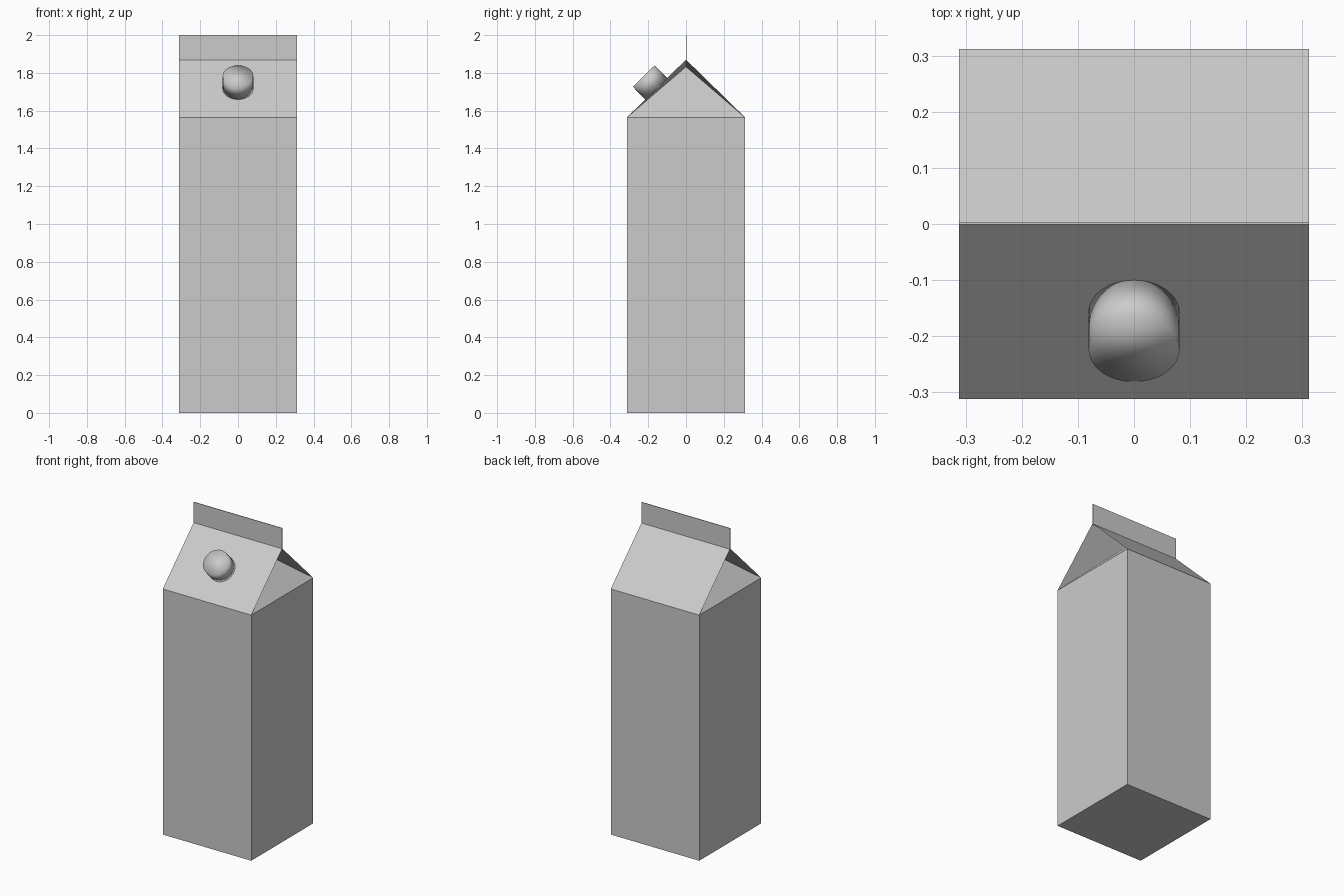
import bpy, bmesh
from mathutils import Vector

if "Cube" in bpy.data.objects:
    bpy.data.objects.remove(bpy.data.objects["Cube"])

HALF = 0.312      # half width of the carton
EAVE = 1.565      # top of the straight walls
RIDGE = 1.87      # where the roof panels meet
TOP = 2.0         # top of the sealed fin
FOLD_IN = 0.28    # depth of the side gusset
FOLD_Z = 1.832    # height of the gusset's inner point

card = bpy.data.materials.new("plain grey card")
card.use_nodes = True
card.diffuse_color = (0.6, 0.6, 0.6, 1)
card.node_tree.nodes["Principled BSDF"].inputs["Base Color"].default_value = (0.6, 0.6, 0.6, 1)


def finish(bm, name):
    """Turn a bmesh into a named object with the card material."""
    bmesh.ops.remove_doubles(bm, verts=bm.verts, dist=0.0001)
    bmesh.ops.recalc_face_normals(bm, faces=bm.faces)
    mesh = bpy.data.meshes.new(name)
    bm.to_mesh(mesh)
    bm.free()
    mesh.materials.append(card)
    obj = bpy.data.objects.new(name, mesh)
    bpy.context.scene.collection.objects.link(obj)
    return obj


def box(bm, size, centre):
    made = bmesh.ops.create_cube(bm, size=1)["verts"]
    bmesh.ops.scale(bm, vec=size, verts=made)
    bmesh.ops.translate(bm, vec=centre, verts=made)


# Carton: straight walls with a folded gable roof
bm = bmesh.new()
box(bm, (2 * HALF, 2 * HALF, EAVE), (0, 0, EAVE / 2))
bmesh.ops.delete(bm, geom=[f for f in bm.faces if f.normal.z > 0.9], context='FACES_ONLY')


def panel(*points):
    bm.faces.new([bm.verts.new(p) for p in points])


for s in (-1, 1):
    # Sloping roof panel, front and back
    panel((-HALF, s * HALF, EAVE), (HALF, s * HALF, EAVE), (HALF, 0, RIDGE), (-HALF, 0, RIDGE))
    # Gusset folded inwards under the roof, left and right
    inner = (s * (HALF - FOLD_IN), 0, FOLD_Z)
    panel((s * HALF, -HALF, EAVE), (s * HALF, HALF, EAVE), inner)
    for t in (-1, 1):
        panel((s * HALF, t * HALF, EAVE), (s * HALF, 0, RIDGE), inner)
finish(bm, "carton_body")

# Sealed fin along the ridge
bm = bmesh.new()
box(bm, (2 * HALF, 0.004, TOP - RIDGE + 0.004), (0, 0.001, (TOP + RIDGE - 0.004) / 2))
finish(bm, "top_fin")

# Round cap standing square to the front roof panel
normal = Vector((0, EAVE - RIDGE, HALF)).normalized()
base, height = Vector((0, -0.158, 1.716)), 0.094
bm = bmesh.new()
bmesh.ops.create_cone(bm, cap_ends=True, segments=32, radius1=0.081, radius2=0.081, depth=height)
turn = Vector((0, 0, 1)).rotation_difference(normal).to_matrix()
bmesh.ops.rotate(bm, matrix=turn, verts=bm.verts)
bmesh.ops.translate(bm, vec=base + normal * height / 2, verts=bm.verts)
for face in bm.faces:
    face.smooth = True
finish(bm, "screw_cap")
